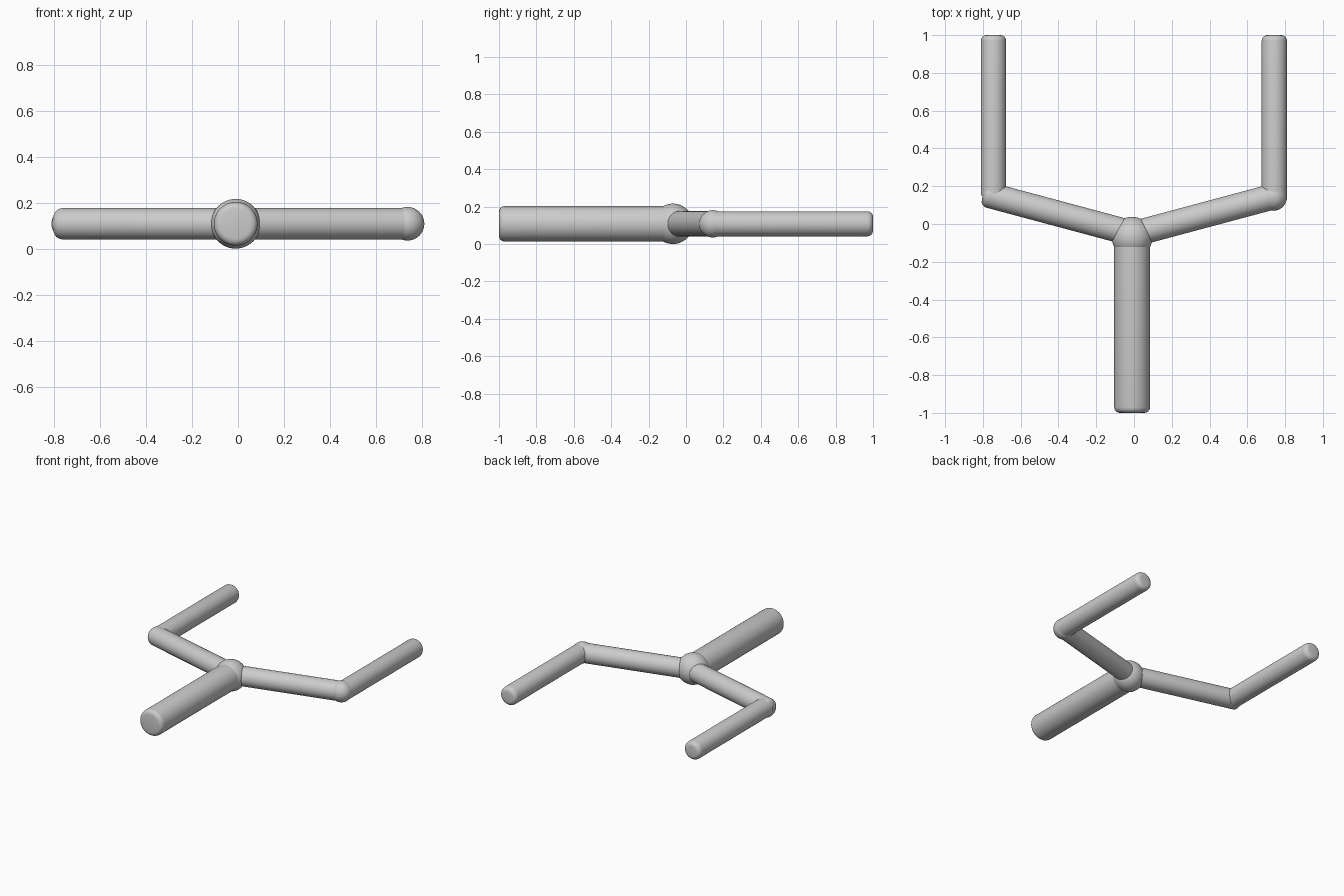
import bpy, math
from mathutils import Vector

if "Cube" in bpy.data.objects:
    bpy.data.objects.remove(bpy.data.objects["Cube"])

Z = 0.108  # height of the shared centre plane


def pipe(name, start, end, radius, round_start=0.0, round_end=0.0):
    """Closed round bar from start to end with optional rounded end edges."""
    a, b = Vector((*start, Z)), Vector((*end, Z))
    length = (b - a).length

    def corner(r):
        steps = [i * math.pi / 8 for i in range(5)] if r else [0]
        return [(radius - r + r * math.sin(t), r - r * math.cos(t)) for t in steps]

    profile = corner(round_start)
    profile += [(r, length - h) for r, h in reversed(corner(round_end))]
    n = 40
    verts = [(r * math.cos(2 * math.pi * i / n), r * math.sin(2 * math.pi * i / n), h)
             for r, h in profile for i in range(n)]
    faces = [(k * n + i, k * n + (i + 1) % n, (k + 1) * n + (i + 1) % n, (k + 1) * n + i)
             for k in range(len(profile) - 1) for i in range(n)]
    last = (len(profile) - 1) * n
    faces += [tuple(reversed(range(n))), tuple(range(last, last + n))]
    mesh = bpy.data.meshes.new(name)
    mesh.from_pydata(verts, [], faces)
    ob = bpy.data.objects.new(name, mesh)
    bpy.context.collection.objects.link(ob)
    ob.location = a
    ob.rotation_euler = (b - a).to_track_quat('Z', 'Y').to_euler()
    smooth(ob)
    return ob


def ball(name, x, y, radius):
    bpy.ops.mesh.primitive_uv_sphere_add(segments=40, ring_count=24, radius=radius,
                                         location=(x, y, Z))
    bpy.context.object.name = name
    smooth(bpy.context.object)


def smooth(ob):
    bpy.ops.object.select_all(action='DESELECT')
    ob.select_set(True)
    bpy.context.view_layer.objects.active = ob
    bpy.ops.object.shade_smooth_by_angle(angle=math.radians(35))


# Handle and central hub
pipe("handle", (-0.01, -1.0), (-0.01, -0.07), 0.095, round_start=0.03)
ball("hub", -0.01, -0.07, 0.108)

# Left branch: the arm has its own rounded end
pipe("left_arm", (-0.01, -0.05), (-0.797, 0.161), 0.068, round_end=0.035)
pipe("left_prong", (-0.744, 0.15), (-0.744, 1.0), 0.067, round_end=0.03)

# Right branch: a ball covers the elbow
pipe("right_arm", (-0.01, -0.055), (0.737, 0.145), 0.068)
ball("right_elbow", 0.737, 0.143, 0.073)
pipe("right_prong", (0.743, 0.143), (0.743, 1.0), 0.067, round_end=0.03)
